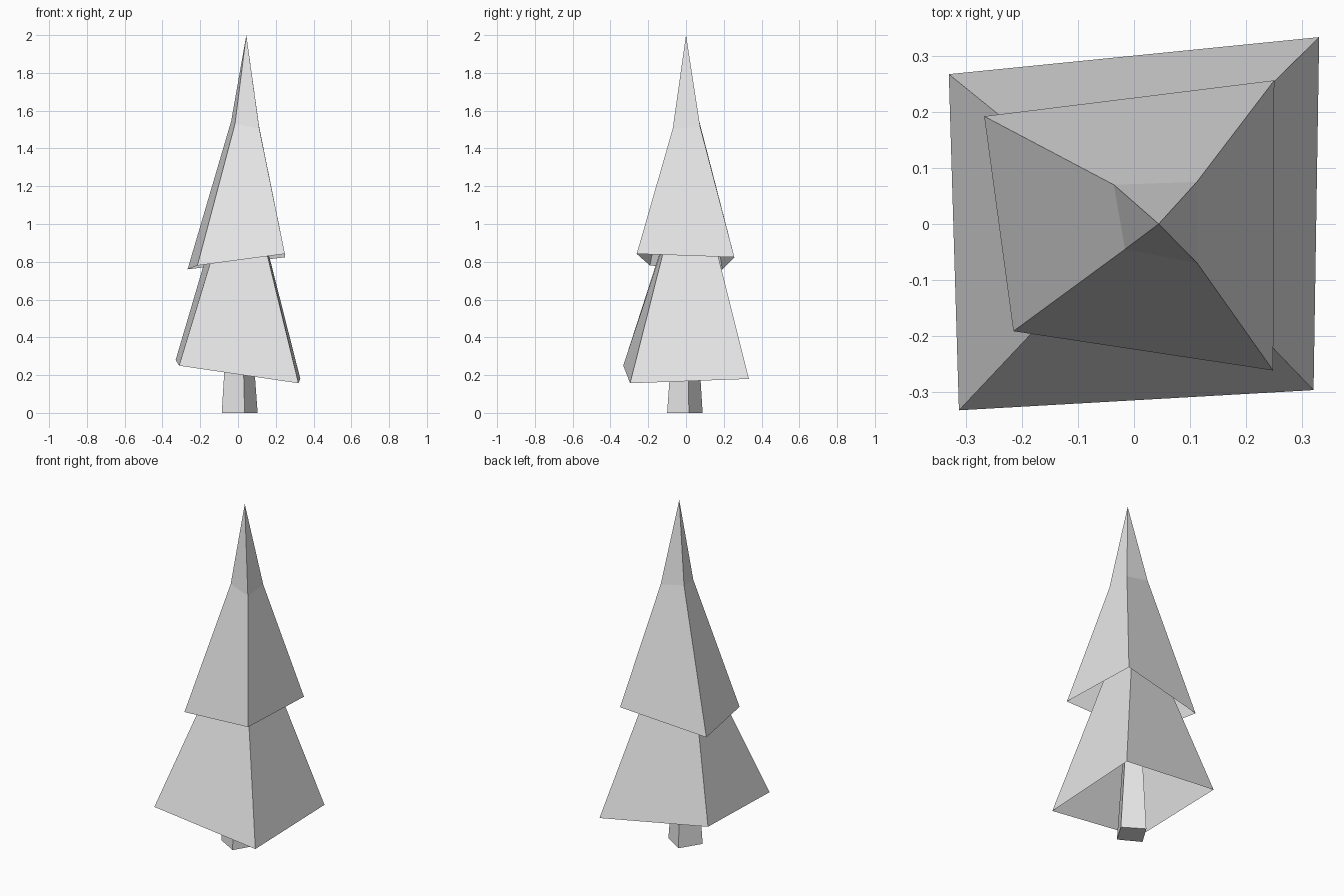
import bpy
import bmesh

if "Cube" in bpy.data.objects:
    bpy.data.objects.remove(bpy.data.objects["Cube"])

GREY = (0.8, 0.8, 0.8, 1.0)
grey = bpy.data.materials.new("light grey")
grey.use_nodes = True
grey.diffuse_color = GREY
grey.node_tree.nodes["Principled BSDF"].inputs["Base Color"].default_value = GREY


def loft(name, rings, tip=None, cap_bottom=False, cap_top=False):
    """Join four-cornered rings with flat walls, optionally to a tip."""
    bm = bmesh.new()
    loops = [[bm.verts.new(p) for p in ring] for ring in rings]
    for low, high in zip(loops, loops[1:]):
        for i in range(4):
            j = (i + 1) % 4
            bm.faces.new((low[i], low[j], high[j], high[i]))
    if tip:
        top = bm.verts.new(tip)
        for i in range(4):
            bm.faces.new((loops[-1][i], loops[-1][(i + 1) % 4], top))
    if cap_bottom:
        bm.faces.new(loops[0][::-1])
    if cap_top:
        bm.faces.new(loops[-1])
    mesh = bpy.data.meshes.new(name)
    bm.to_mesh(mesh)
    bm.free()
    mesh.materials.append(grey)
    obj = bpy.data.objects.new(name, mesh)
    bpy.context.collection.objects.link(obj)
    return obj


# Trunk: turned square post, tapering upwards into the branches
base = [(0.035, -0.10), (0.104, 0.015), (-0.012, 0.088), (-0.086, -0.032)]
loft("trunk",
     [[(x, y, 0) for x, y in base],
      [(x * 0.5, y * 0.5, 0.7) for x, y in base]],
     cap_bottom=True, cap_top=True)

# Lower branches: hollow skewed skirt, corners run front right-hand side first
loft("lower_branches", [
    [(-0.312, -0.332, 0.25), (0.32, -0.296, 0.157),
     (0.33, 0.333, 0.18), (-0.33, 0.267, 0.28)],
    [(-0.084, -0.09, 1.0), (0.115, -0.083, 1.0),
     (0.122, 0.128, 1.0), (-0.118, 0.095, 1.0)],
], cap_top=True)

# Upper branches: hollow skirt that bends into a steep tip
loft("upper_branches", [
    [(-0.215, -0.191, 0.78), (0.248, -0.261, 0.842),
     (0.25, 0.256, 0.824), (-0.267, 0.192, 0.76)],
    [(-0.016, -0.045, 1.53), (0.113, -0.07, 1.505),
     (0.112, 0.075, 1.515), (-0.036, 0.07, 1.545)],
], tip=(0.044, 0, 2.0))
